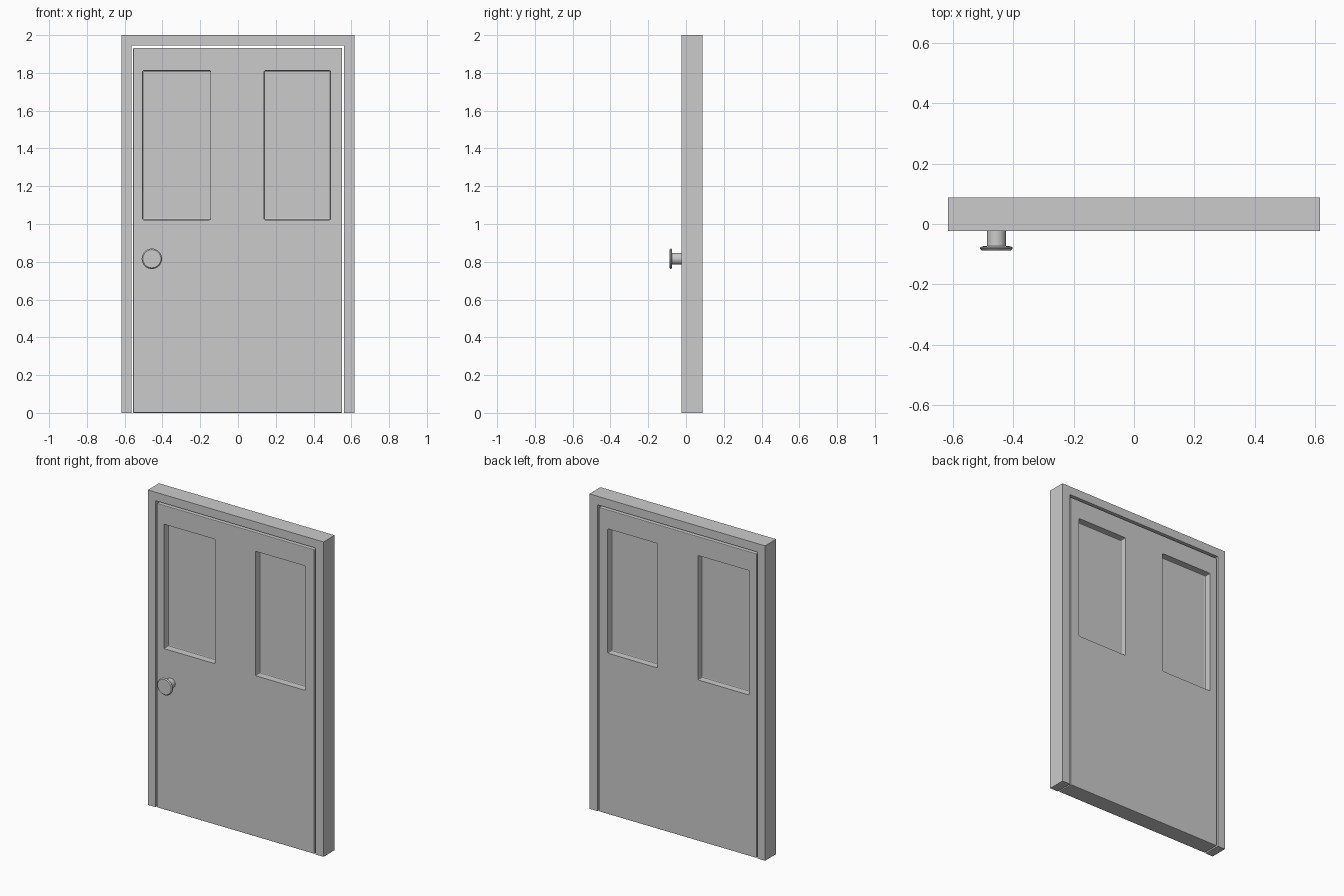
import bpy, bmesh, math
from mathutils import Matrix

if "Cube" in bpy.data.objects:
    bpy.data.objects.remove(bpy.data.objects["Cube"])

Y0, Y1 = -0.023, 0.088   # front and back faces of the door set


def finish(bm, name):
    bmesh.ops.recalc_face_normals(bm, faces=bm.faces)
    me = bpy.data.meshes.new(name)
    bm.to_mesh(me)
    bm.free()
    ob = bpy.data.objects.new(name, me)
    bpy.context.collection.objects.link(ob)
    return ob


def extrude_profile(name, pts, y0, y1):
    bm = bmesh.new()
    face = bm.faces.new([bm.verts.new((x, y0, z)) for x, z in pts])
    ext = bmesh.ops.extrude_face_region(bm, geom=[face])["geom"]
    verts = [v for v in ext if isinstance(v, bmesh.types.BMVert)]
    bmesh.ops.translate(bm, verts=verts, vec=(0, y1 - y0, 0))
    return finish(bm, name)


def rect(x0, x1, z0, z1):
    return [(x0, z0), (x1, z0), (x1, z1), (x0, z1)]


def bevel(ob, width):
    m = ob.modifiers.new("bevel", 'BEVEL')
    m.width, m.segments, m.limit_method = width, 2, 'ANGLE'


# surrounding frame, open at the bottom
extrude_profile("door_frame", [(-0.617, 0), (-0.617, 2), (0.617, 2), (0.617, 0),
                               (0.56, 0), (0.56, 1.946), (-0.563, 1.946), (-0.563, 0)], Y0, Y1)

# door leaf with panels recessed on both faces
leaf = extrude_profile("door_leaf", rect(-0.555, 0.551, 0, 1.932), Y0 + 0.001, Y1 - 0.001)
bevel(leaf, 0.004)
for i, (x0, x1) in enumerate([(-0.505, -0.145), (0.138, 0.49)]):
    for side, (a, b) in {"front": (-0.2, 0.022), "back": (0.045, 0.2)}.items():
        cut = extrude_profile(f"panel_cutter_{side}_{i}", rect(x0, x1, 1.022, 1.812), a, b)
        bevel(cut, 0.006)
        m = leaf.modifiers.new("recess", 'BOOLEAN')
        m.object, m.operation, m.solver = cut, 'DIFFERENCE', 'EXACT'
        cut.hide_render = True
        cut.hide_set(True)

# turned door knob: stem and thin chamfered disc
bm = bmesh.new()
prof = [(0, -0.01), (0.031, -0.01), (0.031, 0.050), (0.048, 0.051),
        (0.054, 0.055), (0.054, 0.059), (0.048, 0.065), (0, 0.065)]
vs = [bm.verts.new((r, 0, h)) for r, h in prof]
es = [bm.edges.new(p) for p in zip(vs, vs[1:])]
bmesh.ops.spin(bm, geom=vs + es, cent=(0, 0, 0), axis=(0, 0, 1),
               angle=2 * math.pi, steps=32, use_merge=True)
bmesh.ops.remove_doubles(bm, verts=bm.verts, dist=1e-5)
bmesh.ops.transform(bm, verts=bm.verts, matrix=Matrix.Translation((-0.456, Y0, 0.816))
                    @ Matrix.Rotation(math.pi / 2, 4, 'X'))
knob = finish(bm, "door_knob")
bpy.context.view_layer.objects.active = knob
knob.select_set(True)
bpy.ops.object.shade_smooth_by_angle()
